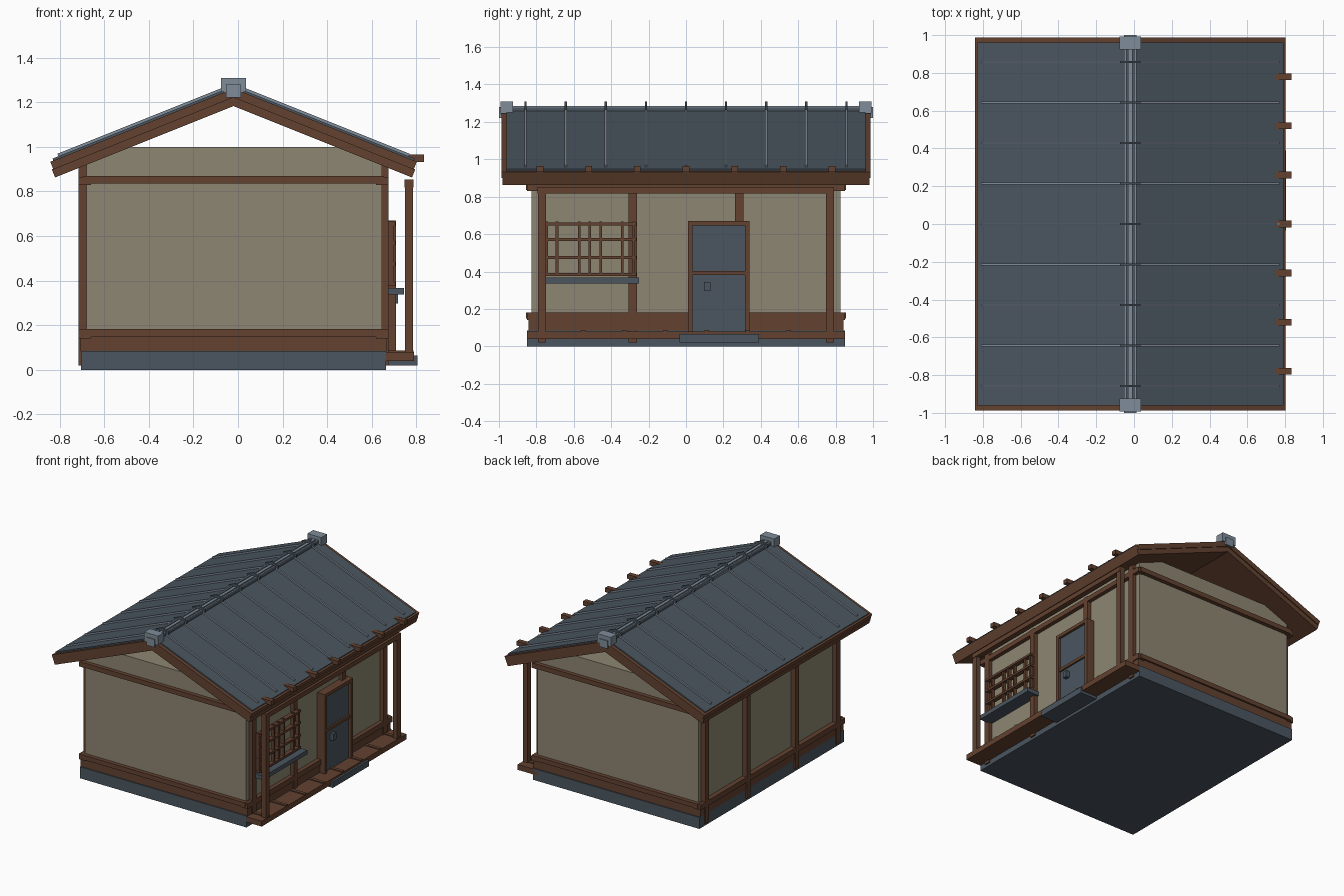
import bpy


def mat(name, r, g, b):
    m = bpy.data.materials.new(name)
    m.diffuse_color = (r, g, b, 1)
    return m


WOOD = mat("brown_wood", 0.125, 0.054, 0.030)
PLASTER = mat("tan_plaster", 0.27, 0.24, 0.168)
SLATE = mat("dark_slate", 0.070, 0.093, 0.115)
METAL = mat("light_grey_metal", 0.215, 0.265, 0.32)


def mesh(name, verts, faces, m):
    me = bpy.data.meshes.new(name)
    me.from_pydata(verts, [], faces)
    me.materials.append(m)
    ob = bpy.data.objects.new(name, me)
    bpy.context.collection.objects.link(ob)
    return ob


def box(name, x0, x1, y0, y1, z0, z1, m):
    v = [(x, y, z) for x in (x0, x1) for y in (y0, y1) for z in (z0, z1)]
    f = [(0, 1, 3, 2), (4, 6, 7, 5), (0, 4, 5, 1), (2, 3, 7, 6), (0, 2, 6, 4), (1, 5, 7, 3)]
    return mesh(name, v, f, m)


CX, SLOPE = -0.02, 0.4


def chevron(name, top, thick, d, y0, y1, m):
    """Inverted V extruded along y; eave ends cut square to the slope."""
    di = d - thick * 0.34
    pts = [(-d, top - SLOPE * d), (0, top), (d, top - SLOPE * d),
           (di, top - thick - SLOPE * di), (0, top - thick), (-di, top - thick - SLOPE * di)]
    v = [(CX + x, y, z) for y in (y0, y1) for x, z in pts]
    f = [(i, i + 6, (i + 1) % 6 + 6, (i + 1) % 6) for i in range(6)]
    f += [(0, 1, 4, 5), (1, 2, 3, 4), (11, 10, 7, 6), (10, 9, 8, 7)]
    return mesh(name, v, f, m)


# Foundation and walls
box("foundation", -0.705, 0.665, -0.85, 0.85, 0, 0.085, SLATE)
box("walls", -0.68, 0.645, -0.825, 0.825, 0.08, 1.0, PLASTER)

# Gable end beams, front and back
for s, n in ((-1, "front"), (1, "back")):
    def gable(name, x0, x1, depth, z0, z1):
        a, b = sorted((s * 0.80, s * depth))
        box(n + name, x0, x1, a, b, z0, z1, WOOD)
    gable("_base_board", -0.69, 0.655, 0.842, 0.085, 0.15)
    gable("_sill_beam", -0.695, 0.655, 0.855, 0.148, 0.182)
    gable("_tie_beam", -0.695, 0.655, 0.855, 0.835, 0.87)

# Long side posts and beams
POSTS = (-0.77, -0.285, 0.285, 0.77)
for n, x0, x1, s in (("left", -0.715, -0.66, -1), ("right", 0.62, 0.675, 1)):
    for y in POSTS:
        top = 0.93 if abs(y) > 0.5 else 0.87
        box(n + "_wall_post", x0, x1, y - 0.022, y + 0.022, 0.02, top, WOOD)
    i0, i1 = (x0 + 0.008, x1) if s < 0 else (x0, x1 - 0.008)
    box(n + "_top_beam", x0, x1, -0.85, 0.85, 0.83, 0.865, WOOD)
    box(n + "_sill_beam", x0, x1, -0.85, 0.85, 0.14, 0.18, WOOD)
    box(n + "_base_board", i0, i1, -0.842, 0.842, 0.085, 0.15, WOOD)

# Porch deck with seams, posts and beam
box("porch_deck", 0.625, 0.79, -0.85, 0.85, 0.04, 0.08, WOOD)
for i in range(8):
    y = -0.77 + i * 0.22
    box("deck_batten", 0.65, 0.788, y - 0.012, y + 0.012, 0.078, 0.087, WOOD)
for y in (-0.77, 0.77):
    box("porch_post", 0.75, 0.785, y - 0.022, y + 0.022, 0.08, 0.85, WOOD)
box("porch_beam", 0.747, 0.788, -0.795, 0.792, 0.818, 0.853, WOOD)
box("step_stone", 0.66, 0.805, -0.035, 0.39, 0.02, 0.065, SLATE)

# Door
box("door_panel", 0.64, 0.69, 0.02, 0.33, 0.08, 0.66, SLATE)
for y in (0.01, 0.315):
    box("door_jamb", 0.64, 0.708, y, y + 0.025, 0.08, 0.67, WOOD)
box("door_head", 0.64, 0.708, 0.01, 0.34, 0.645, 0.67, WOOD)
box("door_rail", 0.64, 0.703, 0.03, 0.32, 0.38, 0.402, WOOD)
box("door_handle", 0.68, 0.718, 0.097, 0.13, 0.297, 0.345, SLATE)

# Window lattice and shelf
for y in (-0.745, -0.69, -0.57, -0.515, -0.455, -0.34, -0.28):
    box("lattice_upright", 0.675, 0.70, y - 0.007, y + 0.007, 0.375, 0.668, WOOD)
for z in (0.655, 0.57, 0.475, 0.385):
    box("lattice_rail", 0.672, 0.706, -0.753, -0.265, z - 0.008, z + 0.008, WOOD)
box("window_shelf", 0.64, 0.745, -0.76, -0.25, 0.337, 0.368, SLATE)

# Roof: two timber layers and metal sheet
chevron("roof_lower_boards", 1.225, 0.042, 0.815, -0.98, 0.98, WOOD)
chevron("roof_upper_boards", 1.262, 0.040, 0.822, -0.987, 0.987, WOOD)
chevron("roof_sheet", 1.272, 0.014, 0.812, -0.96, 0.96, SLATE)

# Standing seams and ridge clips
for i in range(-4, 5):
    y = i * 0.2145
    chevron("roof_seam", 1.285, 0.016, 0.79, y - 0.006, y + 0.006, METAL)
    chevron("ridge_clip", 1.308, 0.035, 0.055, y - 0.006, y + 0.006, SLATE)

# Ridge strip and end caps
box("ridge_base", CX - 0.033, CX + 0.033, -0.985, 0.985, 1.225, 1.277, SLATE)
for dx in (-0.027, 0, 0.027):
    w = 0.011 if dx == 0 else 0.006
    box("ridge_strip", CX + dx - w, CX + dx + w, -0.985, 0.985, 1.25, 1.285, METAL)
for s in (-1, 1):
    a, b = sorted((s * 0.925, s * 0.993))
    box("ridge_end_cap", CX - 0.057, CX + 0.057, a, b, 1.245, 1.31, METAL)
    a, b = sorted((s * 0.94, s * 1.0))
    box("ridge_end_block", CX - 0.034, CX + 0.034, a, b, 1.222, 1.28, METAL)

# Beam tips along the porch eave
for i in range(-3, 4):
    y = i * 0.26
    box("eave_beam_tip", 0.745, 0.835, y - 0.018, y + 0.018, 0.933, 0.965, WOOD)
